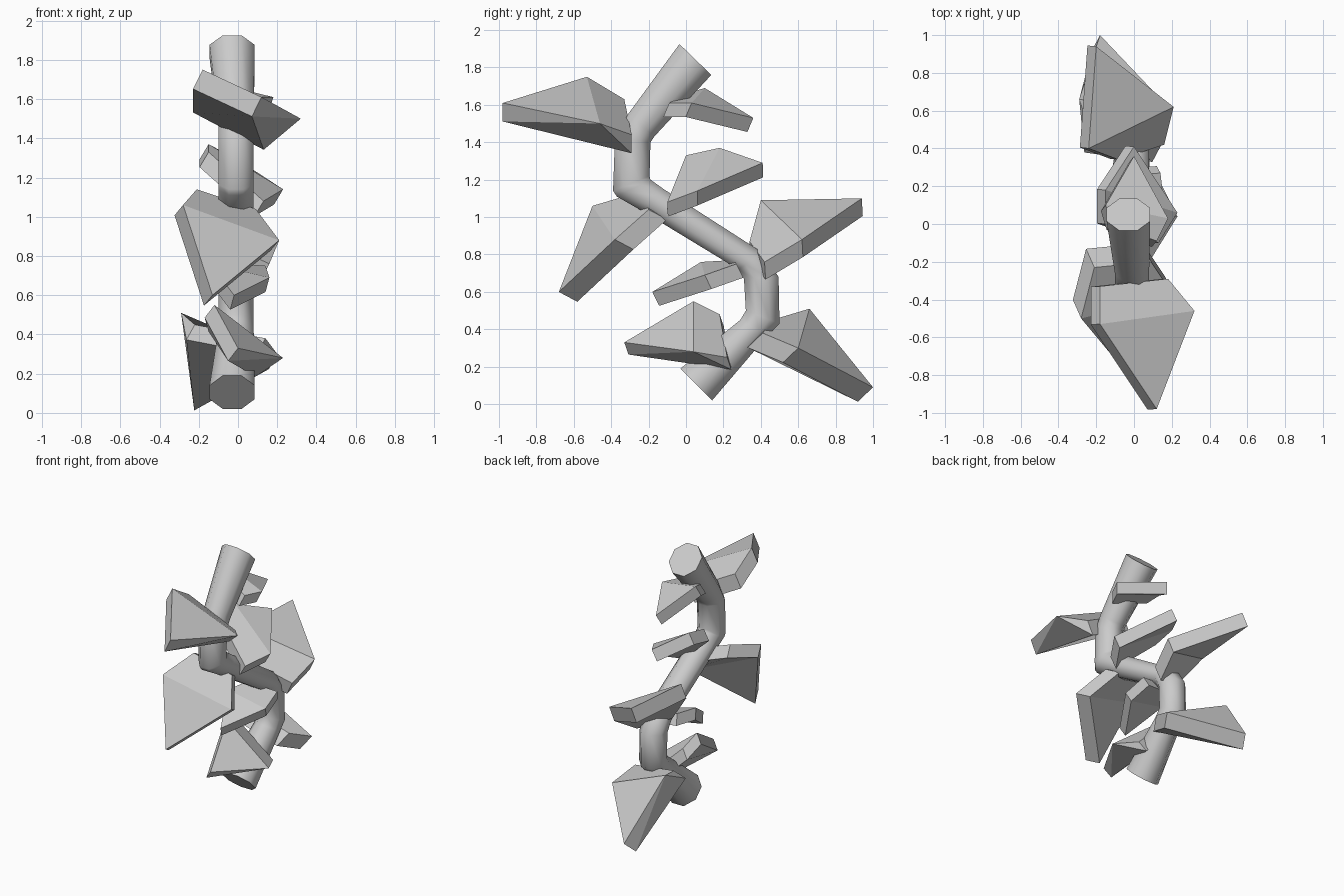
import bpy, bmesh, math
from mathutils import Vector

if "Cube" in bpy.data.objects:
    bpy.data.objects.remove(bpy.data.objects["Cube"])


def make_object(name, bm):
    bmesh.ops.recalc_face_normals(bm, faces=bm.faces)
    mesh = bpy.data.meshes.new(name)
    bm.to_mesh(mesh)
    bm.free()
    obj = bpy.data.objects.new(name, mesh)
    bpy.context.collection.objects.link(obj)
    return obj


# Zigzag stem: each ring is its two silhouette edges (y, z, y, z), x centre, x radius
RINGS = [
    (-0.03, 0.19, 0.14, 0.02, -0.03, 0.115),
    (0.29, 0.45, 0.43, 0.36, -0.01, 0.09),
    (0.32, 0.50, 0.50, 0.43, -0.01, 0.09),
    (0.31, 0.67, 0.495, 0.68, -0.01, 0.09),
    (0.28, 0.72, 0.41, 0.81, -0.01, 0.09),
    (-0.23, 1.03, -0.12, 1.15, -0.01, 0.09),
    (-0.37, 1.11, -0.19, 1.20, -0.01, 0.09),
    (-0.39, 1.14, -0.195, 1.22, -0.01, 0.09),
    (-0.38, 1.42, -0.19, 1.40, -0.01, 0.09),
    (-0.31, 1.55, -0.17, 1.43, -0.01, 0.09),
    (-0.035, 1.925, 0.135, 1.76, -0.03, 0.115),
]
SIDES = 8
bm = bmesh.new()
loops = []
for ay, az, by, bz, cx, rx in RINGS:
    mid = Vector((cx, (ay + by) / 2, (az + bz) / 2))
    half = Vector((0, (by - ay) / 2, (bz - az) / 2))
    ring = []
    for i in range(SIDES):
        t = math.tau * (i + 0.5) / SIDES
        k = 1 / math.cos(math.pi / SIDES)
        ring.append(bm.verts.new(mid + half * math.cos(t) * k + Vector((rx * math.sin(t) * k, 0, 0))))
    loops.append(ring)
for r0, r1 in zip(loops, loops[1:]):
    for i in range(SIDES):
        j = (i + 1) % SIDES
        bm.faces.new((r0[i], r0[j], r1[j], r1[i]))
bm.faces.new(loops[0])
bm.faces.new(loops[-1])
stem = make_object("stem", bm)
bpy.context.view_layer.objects.active = stem
stem.select_set(True)
bpy.ops.object.shade_smooth_by_angle(angle=math.radians(50))


# Leaf: thick five-sided plate; the "thin" corner (right, left or none) comes to a point
def leaf(name, thick, thin, tip, left, right, base_right, base_left):
    outline = [Vector(p) for p in (tip, right, base_right, base_left, left)]
    n = (outline[1] - outline[0]).cross(outline[4] - outline[0]).normalized()
    if n.z < 0:
        n = -n
    thin_index = {"right": 1, "left": 4}.get(thin)
    bm = bmesh.new()
    top = [bm.verts.new(p) for p in outline]
    low = [top[i] if i == thin_index else bm.verts.new(p - n * thick) for i, p in enumerate(outline)]
    # each side is a triangle and a quad
    wide = ((0, 1, 4), (1, 2, 3, 4))
    under = {"right": ((0, 1, 2), (0, 2, 3, 4)), "left": ((0, 3, 4), (0, 1, 2, 3))}.get(thin, wide)
    for ring, faces in ((top, wide), (low, under)):
        for f in faces:
            bm.faces.new([ring[i] for i in f])
    for i in range(5):
        j = (i + 1) % 5
        bm.faces.new(list(dict.fromkeys((top[i], low[i], low[j], top[j]))))
    make_object(name, bm)


leaf("leaf_upper_front", 0.11, "right", (0.12, -0.98, 1.61), (-0.18, -0.53, 1.75), (0.32, -0.46, 1.50),
     (0.18, -0.29, 1.44), (-0.18, -0.33, 1.63))
leaf("leaf_upper_back", 0.085, None, (0.0, 0.36, 1.53), (-0.15, 0.10, 1.69), (0.18, 0.03, 1.61),
     (0.12, -0.09, 1.61), (-0.12, 0.0, 1.66))
leaf("leaf_middle_back", 0.09, None, (0.0, 0.41, 1.29), (-0.15, 0.18, 1.37), (0.23, 0.06, 1.14),
     (0.13, -0.10, 1.08), (-0.15, 0.0, 1.33))
leaf("leaf_middle_front", 0.12, None, (-0.13, -0.68, 0.60), (-0.28, -0.50, 1.06), (0.21, -0.38, 0.88),
     (0.09, -0.20, 1.04), (-0.21, -0.23, 1.14))
leaf("leaf_large_back", 0.105, None, (-0.20, 0.94, 1.10), (-0.24, 0.40, 1.09), (0.21, 0.62, 0.88),
     (0.16, 0.42, 0.76), (-0.08, 0.34, 0.87))
leaf("leaf_small_front", 0.085, None, (-0.02, -0.18, 0.60), (-0.14, 0.08, 0.76), (0.16, 0.10, 0.69),
     (0.14, 0.27, 0.75), (-0.10, 0.25, 0.77))
leaf("leaf_lower_front", 0.085, "right", (0.0, -0.33, 0.33), (-0.12, 0.04, 0.55), (0.23, 0.04, 0.28),
     (0.14, 0.22, 0.25), (-0.10, 0.18, 0.48))
leaf("leaf_lower_back", 0.12, "left", (-0.18, 1.0, 0.09), (-0.29, 0.66, 0.51), (0.20, 0.60, 0.30),
     (0.14, 0.41, 0.38), (-0.22, 0.46, 0.45))
